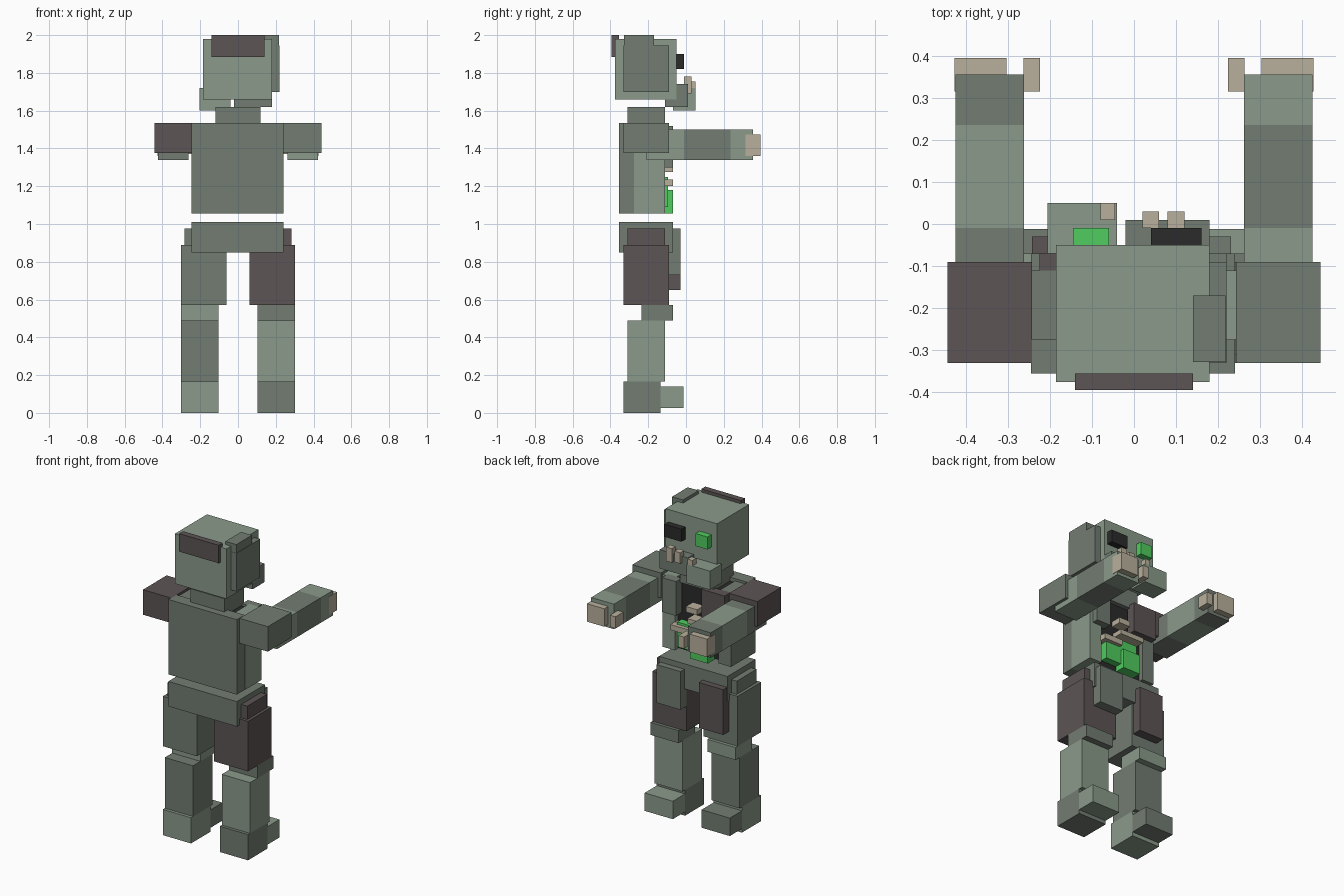
import bpy

cube = bpy.data.objects.get("Cube")
if cube:
    bpy.data.objects.remove(cube, do_unlink=True)


def make_material(name, red, green, blue):
    mat = bpy.data.materials.new(name)
    mat.use_nodes = True
    colour = (red, green, blue, 1)
    mat.diffuse_color = colour
    mat.node_tree.nodes["Principled BSDF"].inputs["Base Color"].default_value = colour
    return mat


light = make_material("pale grey green", .254, .323, .254)
dark = make_material("dark grey green", .168, .202, .168)
brown = make_material("dull brown", .107, .089, .089)
bone = make_material("bone", .485, .434, .332)
black = make_material("near black", .024, .024, .024)
glow = make_material("bright green", .08, .604, .117)


def box(name, mat, x, y, z):
    """Add a block spanning the given ranges on each axis."""
    spans = (x, y, z)
    centre = [(low + high) / 2 for low, high in spans]
    bpy.ops.mesh.primitive_cube_add(size=1, location=centre)
    obj = bpy.context.object
    obj.name = obj.data.name = name
    obj.scale = [high - low for low, high in spans]
    bpy.ops.object.transform_apply(location=False, rotation=False, scale=True)
    obj.data.materials.append(mat)


def pair(name, left_mat, right_mat, x, y, z):
    """Add a block on the left (+x) and its mirror on the right."""
    box("left_" + name, left_mat, x, y, z)
    box("right_" + name, right_mat, (-x[1], -x[0]), y, z)


# Head
box("head", light, (-.185, .18), (-.375, -.05), (1.66, 1.98))
box("head_side_lower", dark, (.15, .22), (-.33, -.09), (1.7, 1.945))
box("head_side_upper", dark, (.14, .218), (-.328, -.17), (1.72, 2))
box("head_band", brown, (-.14, .14), (-.395, -.355), (1.885, 2))
box("left_eye", black, (.04, .16), (-.06, -.01), (1.82, 1.9))
box("right_eye", glow, (-.145, -.06), (-.06, -.01), (1.82, 1.9))

# Broken jaw and teeth
box("left_jaw", dark, (-.02, .18), (-.11, .01), (1.62, 1.74))
box("right_jaw", light, (-.205, -.04), (-.07, .05), (1.6, 1.72))
box("outer_tooth", bone, (.08, .12), (-.01, .03), (1.69, 1.78))
box("middle_tooth", bone, (.02, .06), (-.01, .03), (1.7, 1.77))
box("inner_tooth", bone, (-.08, -.045), (.01, .05), (1.71, 1.755))

# Torso shell around an open cavity
box("neck", dark, (-.12, .12), (-.31, -.11), (1.5, 1.62))
box("back", dark, (-.245, .24), (-.355, -.275), (1.055, 1.535))
pair("side_wall", light, dark, (.155, .242), (-.275, -.11), (1.055, 1.52))
box("chest_cavity", black, (-.16, .16), (-.28, -.14), (1.06, 1.51))
box("left_chest_plate", dark, (.12, .22), (-.13, -.07), (1.3, 1.52))
box("right_chest_plate", brown, (-.225, -.06), (-.13, -.07), (1.33, 1.52))

# Ribs and glowing belly
box("lower_rib", bone, (.03, .16), (-.15, -.07), (1.2, 1.235))
box("middle_rib", bone, (-.13, .04), (-.15, -.07), (1.275, 1.305))
box("upper_rib", bone, (-.03, .05), (-.15, -.07), (1.345, 1.38))
box("belly_glow_upper", glow, (-.1, .13), (-.15, -.095), (1.09, 1.25))
box("belly_glow_lower", glow, (-.105, .02), (-.15, -.07), (1.055, 1.18))

# Arms reaching out, in bands of alternating tone
pair("shoulder", dark, brown, (.242, .443), (-.33, -.09), (1.375, 1.535))
arm_x, arm_z = (.262, .424), (1.34, 1.5)
pair("upper_arm", light, dark, arm_x, (-.21, -.01), arm_z)
pair("forearm", dark, light, arm_x, (-.01, .235), arm_z)
pair("wrist", light, dark, arm_x, (.235, .355), arm_z)
pair("hand", bone, bone, (.303, .426), (.315, .395), (1.36, 1.475))
pair("thumb", bone, bone, (.223, .263), (.315, .395), (1.37, 1.445))

# Hips and torn cloth plates
box("pelvis", dark, (-.245, .24), (-.355, -.07), (.85, 1.01))
pair("hip", brown, dark, (.2, .283), (-.31, -.11), (.87, .975))
box("left_hip_plate", dark, (.06, .23), (-.09, -.03), (.73, .975))
box("right_hip_plate", brown, (-.243, -.07), (-.09, -.03), (.65, .94))

# Legs
leg_x = (.102, .302)
pair("thigh", brown, dark, (.06, .302), (-.33, -.09), (.57, .89))
pair("knee", dark, light, leg_x, (-.235, -.07), (.49, .57))
pair("shin", light, dark, leg_x, (-.31, -.11), (.165, .49))
pair("heel", dark, light, leg_x, (-.33, -.135), (0, .165))
pair("toe", light, dark, leg_x, (-.135, -.012), (.025, .14))
